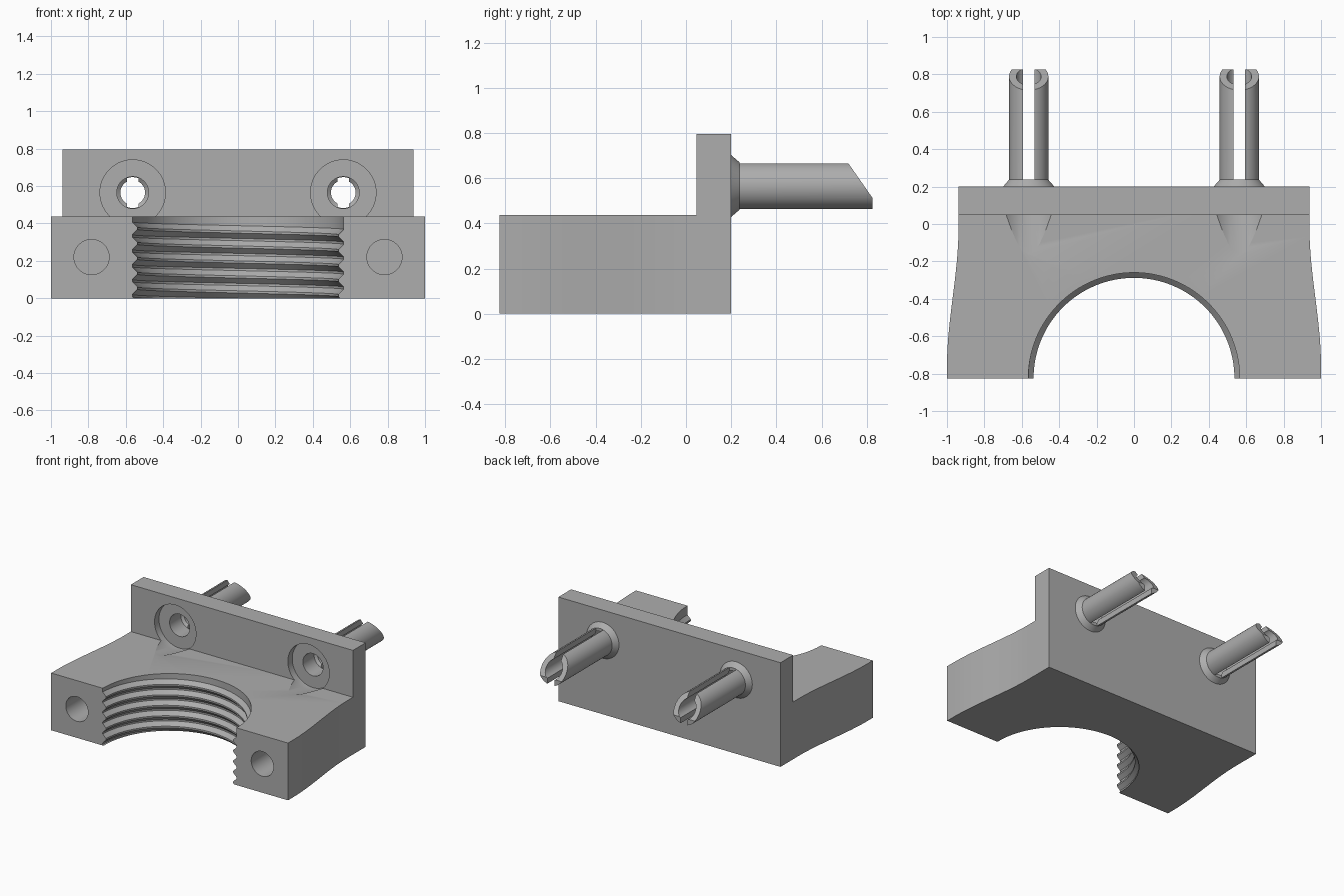
import bpy, bmesh, math

if "Cube" in bpy.data.objects:
    bpy.data.objects.remove(bpy.data.objects["Cube"])

FRONT, BACK, TOP = -0.825, 0.2, 0.437   # block limits
PIN_X, PIN_Z = 0.563, 0.565             # dowel axis

grey = bpy.data.materials.new("plain grey")
grey.diffuse_color = (0.42, 0.42, 0.42, 1)
grey.use_nodes = True
grey.node_tree.nodes["Principled BSDF"].inputs["Base Color"].default_value = grey.diffuse_color


def make(name, verts, faces):
    bm = bmesh.new()
    vs = [bm.verts.new(v) for v in verts]
    for f in faces:
        bm.faces.new([vs[i] for i in f])
    bmesh.ops.recalc_face_normals(bm, faces=bm.faces)
    me = bpy.data.meshes.new(name)
    bm.to_mesh(me)
    bm.free()
    ob = bpy.data.objects.new(name, me)
    bpy.context.collection.objects.link(ob)
    return ob


def loft(name, rings, closed=False):
    """Skin equal-length rings; cap the ends, or join last ring to first."""
    n, m = len(rings[0]), len(rings)
    verts = [v for r in rings for v in r]
    faces = []
    for j in range(m if closed else m - 1):
        a, b = j * n, (j + 1) % m * n
        faces += [(a + i, a + (i + 1) % n, b + (i + 1) % n, b + i) for i in range(n)]
    if not closed:
        faces += [tuple(range(n)), tuple(range((m - 1) * n, m * n))]
    return make(name, verts, faces)


def lathe(name, profile, x, z, closed=False, n=64):
    """Turn (radius, y) points about an axis parallel to y."""
    ang = [2 * math.pi * (i + 0.5) / n for i in range(n)]
    return loft(name, [[(x + r * math.cos(a), y, z + r * math.sin(a)) for a in ang]
                       for r, y in profile], closed)


def prism_z(name, pts, z0, z1):
    return loft(name, [[(x, y, z) for x, y in pts] for z in (z0, z1)])


def prism_x(name, pts, x0, x1):
    return loft(name, [[(x, y, z) for y, z in pts] for x in (x0, x1)])


def box(name, x0, x1, y0, y1, z0, z1):
    return prism_z(name, [(x0, y0), (x1, y0), (x1, y1), (x0, y1)], z0, z1)


def cut(ob, cutter, keep=False):
    bpy.context.view_layer.objects.active = ob
    mod = ob.modifiers.new("cut", 'BOOLEAN')
    mod.operation, mod.solver, mod.object = 'DIFFERENCE', 'EXACT', cutter
    bpy.ops.object.modifier_apply(modifier=mod.name)
    if not keep:
        bpy.data.objects.remove(cutter)


def thread_cutter():
    """Half-round bore with a helical ridge, open towards the front."""
    pitch, major, minor, steps = 0.08, 0.565, 0.537, 64
    section = [(0.0, minor), (0.012, minor), (0.04, major), (0.052, major)]
    cols = []
    for s in range(steps + 1):
        a = math.pi * s / steps
        lift = pitch * (a / (2 * math.pi) - 0.25)
        col = [(major, -0.15)]
        for k in range(6):
            col += [(r, -0.052 + k * pitch + dz + lift) for dz, r in section]
        col.append((major, 0.6))
        cols.append([(r * math.cos(a), FRONT + r * math.sin(a), z) for r, z in col])
    # straight run-out past the front face
    first = [(x, y - 0.1, z) for x, y, z in cols[0]]
    last = [(x, y - 0.1, z) for x, y, z in cols[-1]]
    cols = [first] + cols + [last]
    n, m = len(first), len(cols)
    faces = [(j * n + i, j * n + i + 1, (j + 1) * n + i + 1, (j + 1) * n + i)
             for j in range(m - 1) for i in range(n - 1)]
    faces.append(tuple(j * n for j in range(m)))
    faces.append(tuple(j * n + n - 1 for j in range(m)))
    faces.append(tuple(range(n)) + tuple(reversed(range((m - 1) * n, m * n))))
    return make("thread_cutter", [v for c in cols for v in c], faces)


# main block with gently flared sides
side = [(0.938, BACK)]
for i in range(17):
    t = i / 16
    side.append((0.938 + 0.062 * t * t * (3 - 2 * t), -0.02 - 0.74 * t))
side.append((1.0, FRONT))
block = prism_z("main_block", side + [(-x, y) for x, y in reversed(side)], 0, TOP)

# upright plate along the back
plate = box("back_plate", -0.938, 0.938, 0.047, BACK, TOP, 0.795)

# threaded half bore
cut(block, thread_cutter())

parts = [block, plate]
for s, label in ((-1, "left"), (1, "right")):
    x = s * PIN_X
    # blind hole in the front face
    cut(block, lathe("hole", [(0.094, -0.9), (0.094, -0.4)], s * 0.783, 0.22))
    # recess around the dowel, running out as a taper over the block
    recess = lathe("recess", [(0.11, -0.24), (0.175, 0.047), (0.175, 0.1)], x, PIN_Z)
    cut(block, recess, keep=True)
    cut(plate, recess)
    cut(plate, lathe("bore", [(0.085, 0.0), (0.085, 0.3)], x, PIN_Z))

    # hollow dowel with a conical collar
    pin = lathe(label + "_dowel", [(0.085, BACK), (0.137, BACK), (0.105, 0.237), (0.105, 0.826),
                                   (0.066, 0.826), (0.066, 0.25), (0.085, 0.235)],
                x, PIN_Z, closed=True)
    # lengthwise slot, then slanted tip
    cut(pin, box("slot", x - 0.03, x + 0.03, 0.237, 0.95, 0.3, 0.9))
    cut(pin, prism_x("tip", [(0.7155, 0.67), (0.826, 0.512), (0.9, 0.406), (0.9, 0.9),
                             (0.5546, 0.9)], x - 0.2, x + 0.2))
    parts.append(pin)

for ob in parts:
    ob.data.materials.clear()
    ob.data.materials.append(grey)
    for p in ob.data.polygons:
        p.material_index = 0
    bpy.ops.object.select_all(action='DESELECT')
    ob.select_set(True)
    bpy.context.view_layer.objects.active = ob
    bpy.ops.object.shade_smooth_by_angle(angle=math.radians(25))
